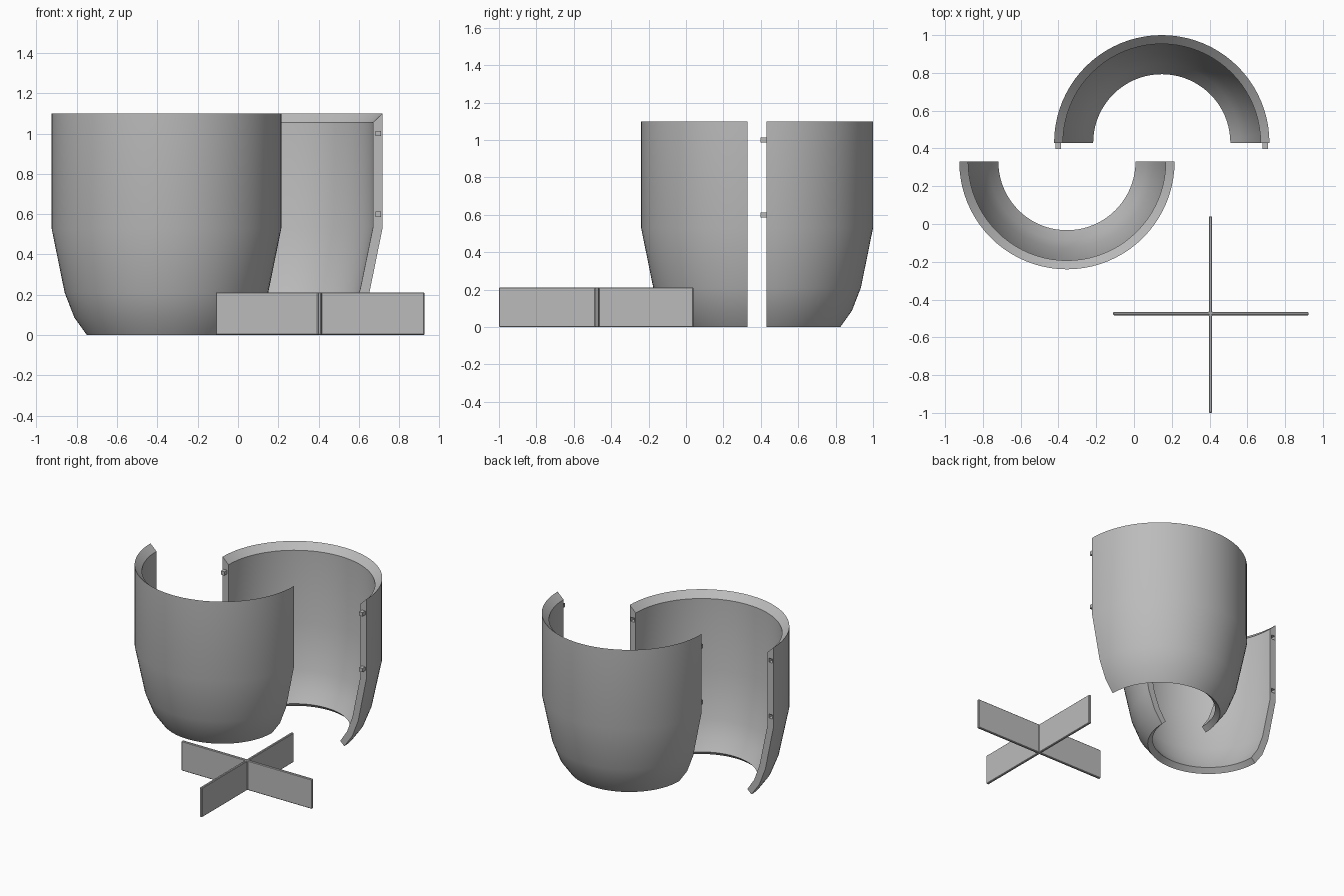
import bpy, bmesh, math
from mathutils import Matrix

if "Cube" in bpy.data.objects:
    bpy.data.objects.remove(bpy.data.objects["Cube"])

grey = bpy.data.materials.new("plain grey")
grey.diffuse_color = (0.5, 0.5, 0.5, 1)
grey.use_nodes = True
grey.node_tree.nodes["Principled BSDF"].inputs["Base Color"].default_value = grey.diffuse_color

# Wall section (radius, height): up the outside, over the bevelled rim, down the inside
SECTION = [(0.395, 0.0), (0.457, 0.087), (0.505, 0.21), (0.57, 0.53), (0.57, 1.10),
           (0.523, 1.055), (0.523, 0.535), (0.459, 0.225), (0.417, 0.112), (0.363, 0.03)]
STEPS = 40
PEG_X, PEG_Z = 0.548, (0.6, 1.0)


def add_object(name, bm):
    bmesh.ops.recalc_face_normals(bm, faces=bm.faces)
    mesh = bpy.data.meshes.new(name)
    bm.to_mesh(mesh)
    bm.free()
    mesh.materials.append(grey)
    obj = bpy.data.objects.new(name, mesh)
    bpy.context.collection.objects.link(obj)
    return obj


def add_box(bm, lo, hi):
    size = [b - a for a, b in zip(lo, hi)]
    mid = [(a + b) / 2 for a, b in zip(lo, hi)]
    bmesh.ops.create_cube(bm, size=1, matrix=Matrix.Translation(mid) @ Matrix.Diagonal((*size, 1)))


def half_pot(name, cx, cy, side):
    """Half-turn of the wall section; side is the y direction it bulges to."""
    bm = bmesh.new()
    rings = []
    for i in range(STEPS + 1):
        a = math.pi * i / STEPS
        rings.append([bm.verts.new((cx + r * math.cos(a), cy + side * r * math.sin(a), z))
                      for r, z in SECTION])
    n = len(SECTION)
    for a, b in zip(rings, rings[1:]):
        for j in range(n):
            k = (j + 1) % n
            bm.faces.new((a[j], a[k], b[k], b[j]))
    bm.faces.new(rings[0])
    bm.faces.new(rings[-1])
    return add_object(name, bm)


def pegs(name, cx, y0, y1, half):
    """Four small square pegs, two on each cut edge."""
    bm = bmesh.new()
    for s in (-1, 1):
        for z in PEG_Z:
            x = cx + s * PEG_X
            add_box(bm, (x - half, y0, z - half), (x + half, y1, z + half))
    return add_object(name, bm)


# Pot halves
front = half_pot("front_pot_half", -0.355, 0.33, -1)
back = half_pot("back_pot_half", 0.147, 0.43, 1)

# Locating pegs on the back half, matching sockets in the front half
pegs("locating_pegs", 0.147, 0.398, 0.435, 0.0135)
cutter = pegs("socket_cutter", -0.355, 0.295, 0.34, 0.0145)
cutter.hide_render = True
cutter.hide_viewport = True
cut = front.modifiers.new("sockets", 'BOOLEAN')
cut.operation = 'DIFFERENCE'
cut.solver = 'EXACT'
cut.object = cutter

# Smooth walls with sharp rims
for obj in (front, back):
    bpy.ops.object.select_all(action='DESELECT')
    obj.select_set(True)
    bpy.context.view_layer.objects.active = obj
    bpy.ops.object.shade_smooth_by_angle(angle=math.radians(40))

# Crossed stand: one outline extruded upwards
X0, X1, Y0, Y1, CX, CY, T = -0.11, 0.925, -1.0, 0.04, 0.405, -0.475, 0.009
outline = [(X0, CY - T), (CX - T, CY - T), (CX - T, Y0), (CX + T, Y0), (CX + T, CY - T), (X1, CY - T),
           (X1, CY + T), (CX + T, CY + T), (CX + T, Y1), (CX - T, Y1), (CX - T, CY + T), (X0, CY + T)]
bm = bmesh.new()
base = bm.faces.new([bm.verts.new((x, y, 0)) for x, y in outline])
top = bmesh.ops.extrude_face_region(bm, geom=[base])["geom"]
bmesh.ops.translate(bm, verts=[v for v in top if isinstance(v, bmesh.types.BMVert)], vec=(0, 0, 0.212))
stand = add_object("crossed_stand", bm)
edge = stand.modifiers.new("eased_edges", 'BEVEL')
edge.width = 0.004
edge.segments = 1
